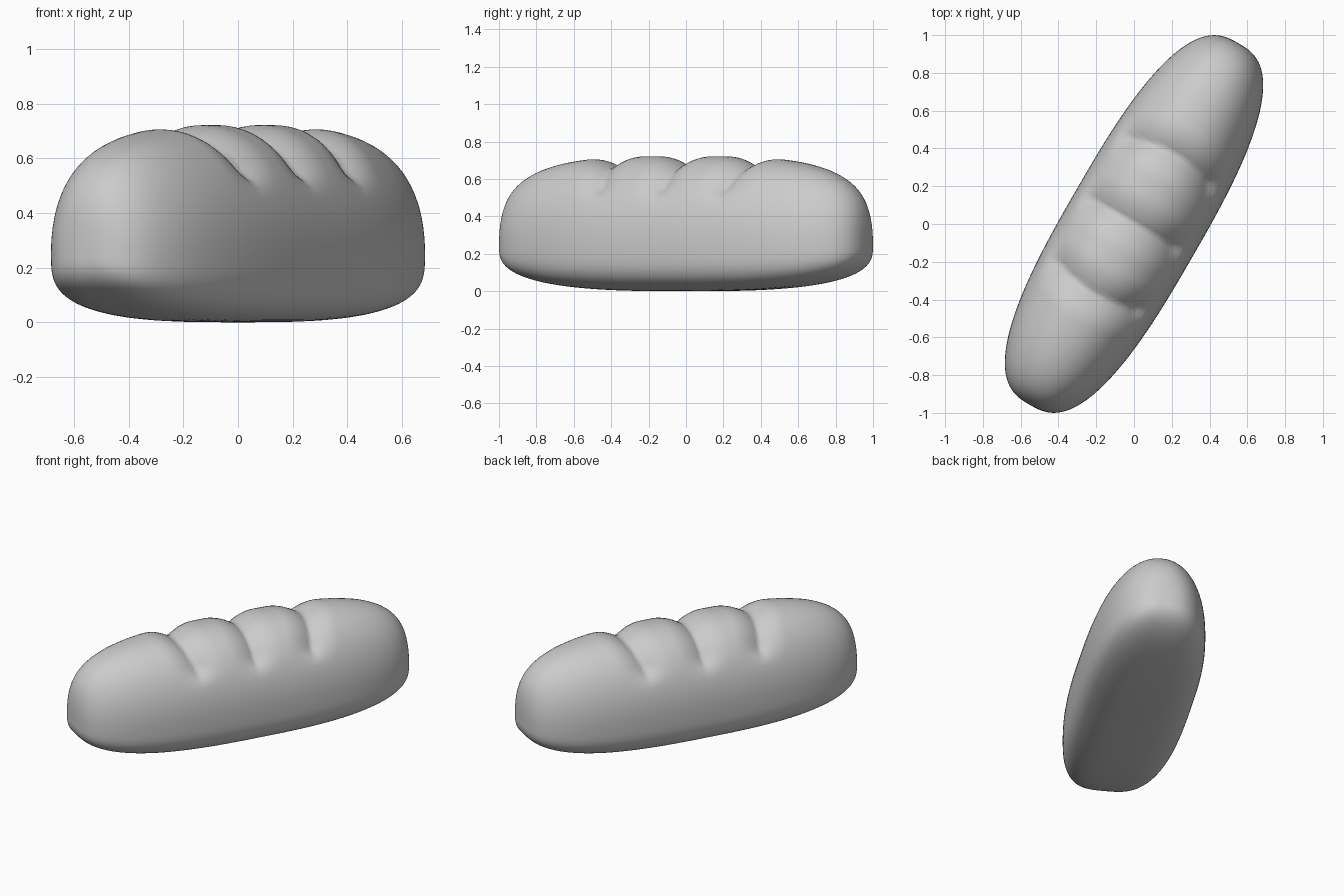
import bpy
import bmesh
from math import sin, cos, pi, radians
from mathutils import Matrix

cube = bpy.data.objects.get("Cube")
if cube:
    bpy.data.objects.remove(cube)

LENGTH, WIDTH, RISE, BELLY = 1.105, 0.355, 0.472, 0.25   # half sizes, height of widest line
STATIONS, SIDES = 150, 72
GROOVES = (-0.425, 0.0, 0.425)


def taper(a, n):
    """Superellipse falloff from the middle of the loaf to its tip."""
    return max(0.0, 1 - abs(a / LENGTH) ** n) ** (1 / n)


def spow(v, e):
    return abs(v) ** e * (1 if v >= 0 else -1)


def smoothstep(v, lo, hi):
    t = min(1.0, max(0.0, (v - lo) / (hi - lo)))
    return t * t * (3 - 2 * t)


def groove(a, p, angle):
    """Relative depth of the baked score marks, strongest along the top."""
    fade = smoothstep(sin(angle), 0.45, 0.72)
    bow = 1 - 0.11 * min(1.0, (p / 0.27) ** 2)
    dist = min(abs(a - g * bow) for g in GROOVES)
    return 0.125 * fade * max(0.0, 1 - dist / 0.17) ** 2


def section_point(a, angle):
    """Domed upper half, flat lower half with rounded corners."""
    upper = sin(angle) >= 0
    e = 2 / 2.15 if upper else 2 / 3.4
    height = RISE * taper(a, 3.4) if upper else BELLY * taper(a, 2.8)
    p = WIDTH * taper(a, 2.75) * spow(cos(angle), e)
    z = height * spow(sin(angle), e)
    k = 1 - groove(a, p, angle)
    return p * k, a, BELLY + z * k


# Loaf skin: rings along the length, closed by a point at each tip
bm = bmesh.new()
tips = [bm.verts.new((0, s * LENGTH, BELLY)) for s in (-1, 1)]
rings = []
for i in range(1, STATIONS):
    a = LENGTH * sin(pi * (i / STATIONS - 0.5))
    rings.append([bm.verts.new(section_point(a, 2 * pi * j / SIDES)) for j in range(SIDES)])
for r0, r1 in zip(rings, rings[1:]):
    for j in range(SIDES):
        k = (j + 1) % SIDES
        bm.faces.new((r0[j], r0[k], r1[k], r1[j]))
for tip, ring in zip(tips, (rings[0], rings[-1])):
    for j in range(SIDES):
        bm.faces.new((tip, ring[j], ring[(j + 1) % SIDES]))
bmesh.ops.recalc_face_normals(bm, faces=bm.faces)

# Turn the loaf diagonally
bm.transform(Matrix.Rotation(radians(-30), 4, "Z"))
mesh = bpy.data.meshes.new("bread_loaf")
bm.to_mesh(mesh)
bm.free()
mesh.shade_smooth()
loaf = bpy.data.objects.new("bread_loaf", mesh)
bpy.context.collection.objects.link(loaf)

# Plain grey crust
crust = bpy.data.materials.new("plain_grey")
crust.use_nodes = True
grey = (0.6, 0.6, 0.6, 1)
crust.diffuse_color = grey
crust.node_tree.nodes["Principled BSDF"].inputs["Base Color"].default_value = grey
mesh.materials.append(crust)
